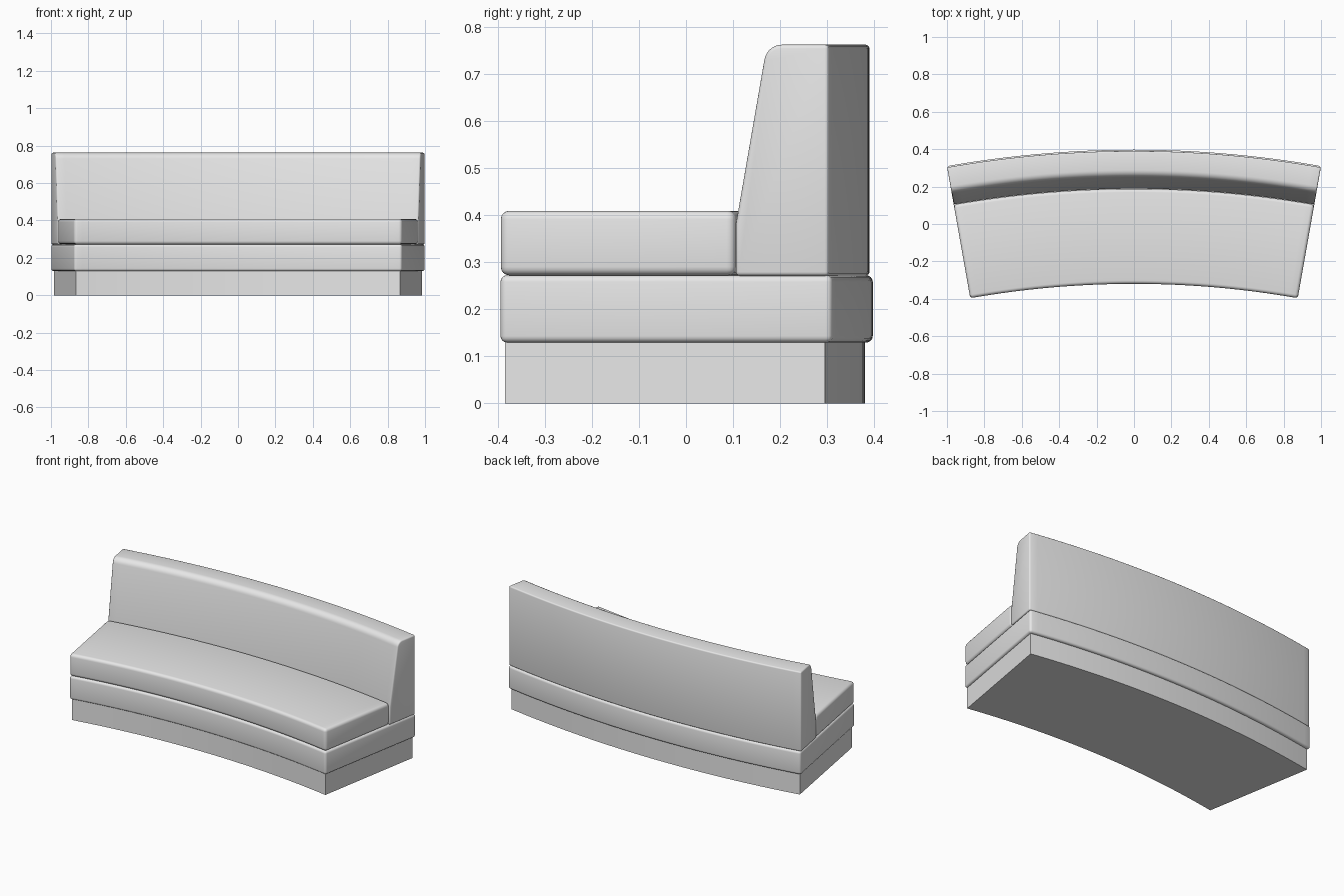
import bpy, bmesh, math

if "Cube" in bpy.data.objects:
    bpy.data.objects.remove(bpy.data.objects["Cube"])

CENTRE_Y = -5.363   # centre of the bench's plan curve
SEGMENTS = 40

fabric = bpy.data.materials.new("light grey")
fabric.diffuse_color = (0.8, 0.8, 0.8, 1)
fabric.use_nodes = True
fabric.node_tree.nodes["Principled BSDF"].inputs["Base Color"].default_value = fabric.diffuse_color


def sweep(name, profile, half_angle, bevel=0.0, steps=4):
    """Sweep an (r, z) profile around the vertical curve axis."""
    bm = bmesh.new()
    rings = []
    for i in range(SEGMENTS + 1):
        a = math.radians(half_angle) * (2 * i / SEGMENTS - 1)
        rings.append([bm.verts.new((r * math.sin(a), r * math.cos(a) + CENTRE_Y, z))
                      for r, z in profile])
    n = len(profile)
    for a, b in zip(rings, rings[1:]):
        for j in range(n):
            k = (j + 1) % n
            bm.faces.new((a[j], a[k], b[k], b[j]))
    bm.faces.new(rings[0])
    bm.faces.new(rings[-1][::-1])
    bmesh.ops.recalc_face_normals(bm, faces=bm.faces[:])
    mesh = bpy.data.meshes.new(name)
    bm.to_mesh(mesh)
    bm.free()
    mesh.materials.append(fabric)
    ob = bpy.data.objects.new(name, mesh)
    bpy.context.collection.objects.link(ob)
    bpy.ops.object.select_all(action='DESELECT')
    bpy.context.view_layer.objects.active = ob
    ob.select_set(True)
    if bevel:
        m = ob.modifiers.new("rounded edges", 'BEVEL')
        m.width = bevel
        m.segments = steps
        m.limit_method = 'ANGLE'
        m.angle_limit = math.radians(40)
        m.use_clamp_overlap = False
        bpy.ops.object.modifier_apply(modifier=m.name)
    bpy.ops.object.shade_smooth_by_angle(angle=math.radians(35))
    return ob


def box(r0, r1, z0, z1):
    return [(r0, z0), (r1, z0), (r1, z1), (r0, z1)]


# plinth, upholstered frame and seat cushion
sweep("plinth", box(5.053, 5.743, 0.0, 0.132), 9.87)
sweep("seat_frame", box(5.043, 5.76, 0.129, 0.272), 10, 0.014)
sweep("seat_cushion", box(5.043, 5.551, 0.272, 0.409), 10, 0.018)

# backrest: upright back, sloping front, rounded top front edge
front_top = []
for i in range(8):
    t = math.radians(171 - 81 * i / 7)
    front_top.append((5.651 + 0.038 * math.cos(t), 0.724 + 0.038 * math.sin(t)))
sweep("backrest",
      [(5.753, 0.762), (5.753, 0.271), (5.552, 0.271), (5.552, 0.38)] + front_top,
      10, 0.008, 3)
